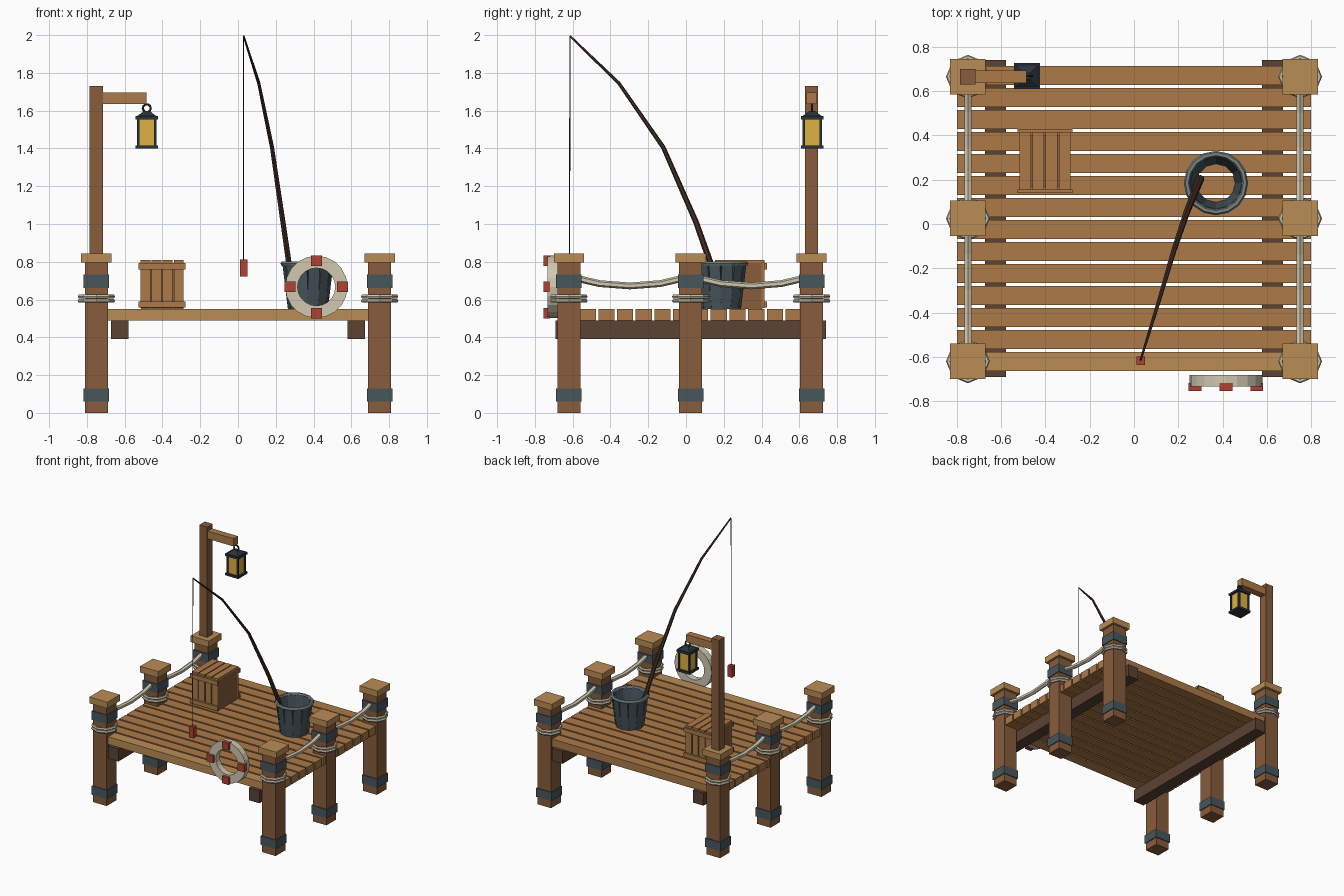
import bpy, bmesh
from math import pi, cos, sin, atan2
from mathutils import Matrix, Vector

if "Cube" in bpy.data.objects:
    bpy.data.objects.remove(bpy.data.objects["Cube"])


def material(name, rgb):
    m = bpy.data.materials.new(name)
    lin = [(c / 255 / 12.92) if c < 11 else ((c / 255 + 0.055) / 1.055) ** 2.4 for c in rgb]
    m.diffuse_color = (*lin, 1)
    m.use_nodes = True
    m.node_tree.nodes["Principled BSDF"].inputs["Base Color"].default_value = m.diffuse_color
    return m


LIGHT = material("light_wood", (186, 140, 84))
MID = material("plank_wood", (172, 122, 72))
POST = material("post_wood", (136, 92, 60))
DARK = material("dark_wood", (92, 66, 52))
ROD = material("rod_wood", (66, 46, 36))
IRON = material("iron", (72, 86, 92))
BLACK = material("lantern_iron", (42, 52, 60))
RIM = material("rim_metal", (120, 132, 132))
ROPE = material("rope", (208, 200, 176))
RED = material("red_paint", (176, 66, 54))
GLOW = material("lantern_glass", (222, 178, 66))


def finish(name, bm, mat):
    bmesh.ops.recalc_face_normals(bm, faces=bm.faces)
    me = bpy.data.meshes.new(name)
    bm.to_mesh(me)
    bm.free()
    me.materials.append(mat)
    ob = bpy.data.objects.new(name, me)
    bpy.context.collection.objects.link(ob)
    return ob


def boxes(name, items, mat):
    """items: (centre, size) or (centre, size, rotation matrix)"""
    bm = bmesh.new()
    for c, s, *r in items:
        rot = r[0] if r else Matrix.Identity(4)
        bmesh.ops.create_cube(bm, size=1, matrix=Matrix.Translation(c) @ rot @ Matrix.Diagonal((*s, 1)))
    return finish(name, bm, mat)


def rings(name, centres, profile, n, mat, rot=Matrix.Identity(4)):
    """closed (radius, height) profile spun round each centre"""
    bm = bmesh.new()
    for c in centres:
        loops = []
        for i in range(n):
            a = 2 * pi * i / n
            loops.append([bm.verts.new(Vector(c) + rot @ Vector((r * cos(a), r * sin(a), h))) for r, h in profile])
        k = len(profile)
        for i in range(n):
            p, q = loops[i], loops[(i + 1) % n]
            for j in range(k):
                bm.faces.new((p[j], q[j], q[(j + 1) % k], p[(j + 1) % k]))
    return finish(name, bm, mat)


def circle(R, r, n=6):
    return [(R + r * cos(2 * pi * i / n), r * sin(2 * pi * i / n)) for i in range(n)]


def tubes(name, paths, sides, mat):
    """each path is a list of (point, radius)"""
    bm = bmesh.new()
    for path in paths:
        pts = [Vector(p) for p, _ in path]
        loops = []
        for i, (p, (_, r)) in enumerate(zip(pts, path)):
            d = (pts[min(i + 1, len(pts) - 1)] - pts[max(i - 1, 0)]).normalized()
            u = d.cross(Vector((1, 0, 0))).normalized()
            v = d.cross(u)
            loops.append([bm.verts.new(p + r * (u * cos(2 * pi * j / sides) + v * sin(2 * pi * j / sides)))
                          for j in range(sides)])
        for a, b in zip(loops, loops[1:]):
            for j in range(sides):
                k = (j + 1) % sides
                bm.faces.new((a[j], a[k], b[k], b[j]))
        bm.faces.new(loops[0])
        bm.faces.new(loops[-1])
    return finish(name, bm, mat)


# deck planks and the two beams under them
for i in range(14):
    y = -0.62 + i * 1.29 / 13
    boxes(f"deck_plank_{i + 1}", [((0, y, 0.519), (1.6, 0.086, 0.062))], LIGHT if i == 0 else MID)
boxes("deck_beams", [((x, 0.025, 0.44), (0.094, 1.43, 0.1)) for x in (-0.626, 0.626)], DARK)

# six posts with caps, iron bands and rope wraps
ROWS = (-0.62, 0.025, 0.665)
SPOTS = [(x, y) for x in (-0.75, 0.75) for y in ROWS]
boxes("posts", [((x, y, 0.4), (0.122, 0.122, 0.8)) for x, y in SPOTS], POST)
boxes("post_caps", [((x, y, 0.82), (0.16, 0.16, 0.05)) for x, y in SPOTS], LIGHT)
boxes("post_bands", [((x, y, z), (0.135, 0.135, 0.07)) for x, y in SPOTS for z in (0.095, 0.697)], IRON)
rings("rope_wraps", [(x, y, z) for x, y in SPOTS for z in (0.593, 0.616)], circle(0.088, 0.011), 8, ROPE)

# sagging rope rails along both sides
rails = []
for x in (-0.75, 0.75):
    for y0, y1 in zip(ROWS, ROWS[1:]):
        rails.append([((x, y0 + (y1 - y0) * t, 0.672 + 0.05 * (2 * t - 1) ** 2), 0.018)
                      for t in (0, 0.25, 0.5, 0.75, 1)])
tubes("rope_rails", rails, 6, ROPE)

# lamp post and hanging lantern
boxes("lamp_post", [((-0.75, 0.665, 1.285), (0.07, 0.07, 0.89))], POST)
boxes("lamp_arm", [((-0.605, 0.665, 1.665), (0.24, 0.055, 0.062))], MID)
LX, LY = -0.483, 0.668
rings("lantern_ring", [(LX, LY, 1.613)], circle(0.021, 0.006), 10, BLACK, Matrix.Rotation(pi / 2, 4, 'X'))
boxes("lantern_glass", [((LX, LY, 1.485), (0.088, 0.088, 0.145))], GLOW)
boxes("lantern_frame",
      [((LX, LY, 1.408), (0.118, 0.118, 0.017)), ((LX, LY, 1.563), (0.118, 0.118, 0.018))] +
      [((LX + a * 0.045, LY + b * 0.045, 1.485), (0.014, 0.014, 0.15)) for a in (-1, 1) for b in (-1, 1)], BLACK)
roof = bmesh.new()
bmesh.ops.create_cone(roof, cap_ends=True, segments=4, radius1=0.072, radius2=0.02, depth=0.028,
                      matrix=Matrix.Translation((LX, LY, 1.585)) @ Matrix.Rotation(pi / 4, 4, 'Z'))
finish("lantern_roof", roof, BLACK)

# slatted crate
CX, CY = -0.402, 0.285
boxes("crate_body", [((CX, CY, 0.672), (0.225, 0.235, 0.244))], POST)
slats = []
for i in range(4):
    x = CX + (i - 1.5) * 0.059
    slats.append(((x, CY, 0.801), (0.052, 0.262, 0.016)))
    slats += [((x, CY + s * 0.122, 0.672), (0.052, 0.016, 0.236)) for s in (-1, 1)]
boxes("crate_slats", slats, MID)
boxes("crate_rails", [((CX, CY + s * 0.137, z), (0.248, 0.016, 0.034)) for s in (-1, 1) for z in (0.574, 0.777)], MID)

# tapered bucket of staves with a metal rim
BX, BY = 0.37, 0.185
staves = []
for i in range(12):
    a = 2 * pi * (i + 0.5) / 12
    rot = Matrix.Rotation(a, 4, 'Z') @ Matrix.Rotation(atan2(0.03, 0.24), 4, 'Y')
    staves.append(((BX + 0.108 * cos(a), BY + 0.108 * sin(a), 0.672), (0.018, 0.06, 0.242), rot))
boxes("bucket_staves", staves, IRON)
rings("bucket_rim", [(BX, BY, 0.79)], circle(0.131, 0.014), 16, RIM)

# bent fishing rod, line and float
tubes("fishing_rod", [[((0.30, 0.205, 0.58), 0.018), ((0.238, 0.053, 1.01), 0.015), ((0.18, -0.12, 1.405), 0.012),
                       ((0.11, -0.355, 1.745), 0.009), ((0.03, -0.614, 1.995), 0.005)]], 6, ROD)
tubes("fishing_line", [[((0.03, -0.614, 1.993), 0.003), ((0.03, -0.617, 0.8), 0.003)]], 4, ROD)
boxes("fishing_float", [((0.03, -0.617, 0.767), (0.038, 0.038, 0.09))], RED)

# life ring hung on the front edge with four red patches
RX, RZ = 0.415, 0.667
rings("life_ring", [(RX, -0.707, RZ)], [(0.1, -0.026), (0.165, -0.026), (0.165, 0.026), (0.1, 0.026)], 20, ROPE,
      Matrix.Rotation(pi / 2, 4, 'X'))
boxes("life_ring_patches", [((RX + 0.139 * a, -0.737, RZ + 0.139 * b), (0.058, 0.036, 0.056))
                            for a, b in ((1, 0), (-1, 0), (0, 1), (0, -1))], RED)
